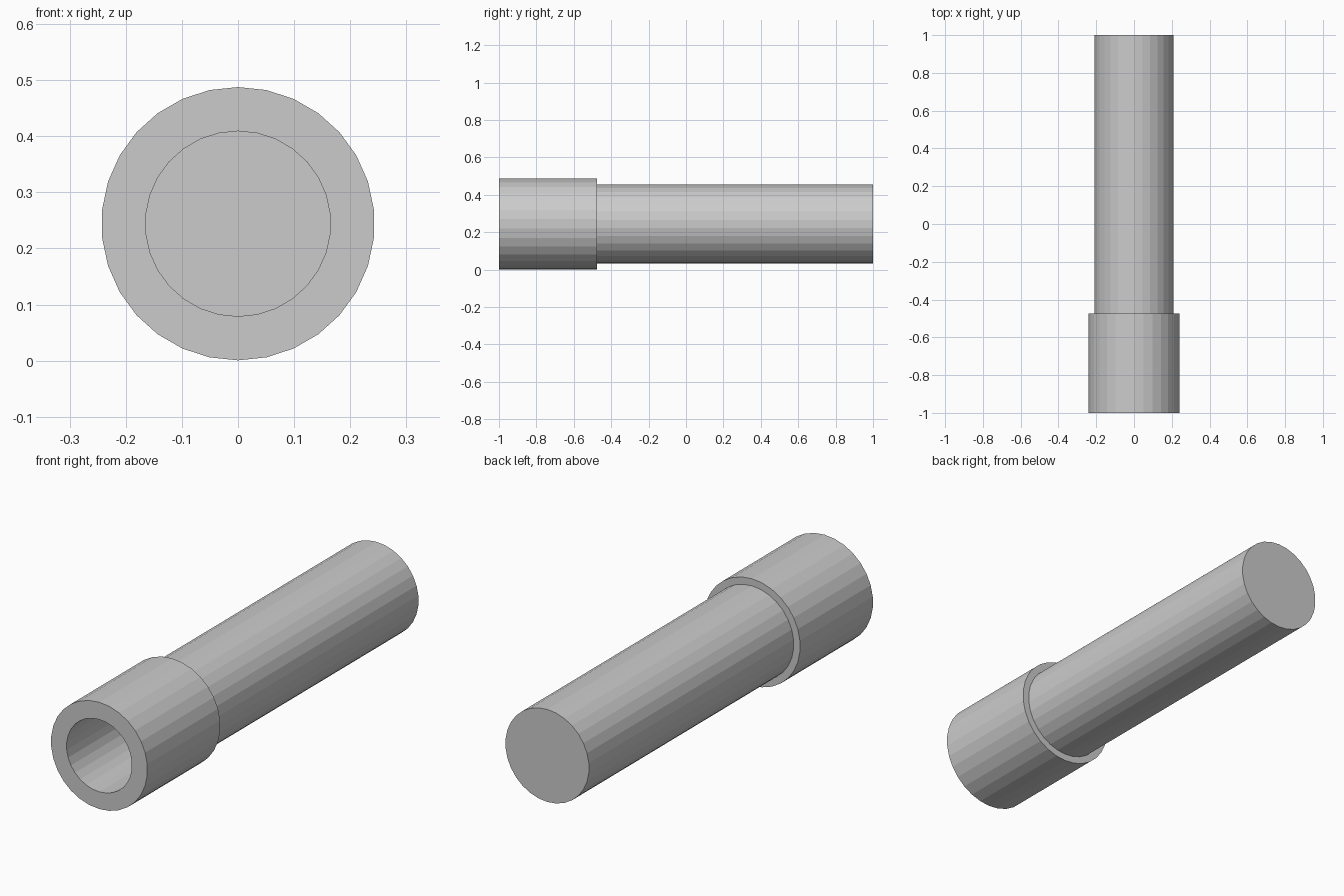
import bpy, bmesh, math

if "Cube" in bpy.data.objects:
    bpy.data.objects.remove(bpy.data.objects["Cube"])

SIDES = 30
AXIS_Z = 0.244

# Stepped profile (radius, y): bore floor, bore wall, front rim, collar, shoulder, shaft, back cap
BORE, COLLAR, SHAFT = 0.165, 0.2435, 0.211
FRONT, SHOULDER, BACK = -1.0, -0.475, 1.0
profile = [(BORE, SHOULDER), (BORE, FRONT), (COLLAR, FRONT),
           (COLLAR, SHOULDER), (SHAFT, SHOULDER), (SHAFT, BACK)]


def lathe(name, profile):
    """Revolve an open profile about the y axis and cap both ends."""
    bm = bmesh.new()
    rings = []
    for r, y in profile:
        rings.append([bm.verts.new((r * math.sin(a), y, r * math.cos(a)))
                      for a in (2 * math.pi * i / SIDES for i in range(SIDES))])
    for a, b in zip(rings, rings[1:]):
        for i in range(SIDES):
            j = (i + 1) % SIDES
            bm.faces.new((a[i], a[j], b[j], b[i]))
    bm.faces.new(rings[0])
    bm.faces.new(rings[-1])
    bmesh.ops.recalc_face_normals(bm, faces=bm.faces[:])
    mesh = bpy.data.meshes.new(name)
    bm.to_mesh(mesh)
    bm.free()
    obj = bpy.data.objects.new(name, mesh)
    bpy.context.collection.objects.link(obj)
    return obj


# Collared tube lying along y
tube = lathe("collared_tube", profile)
tube.location.z = AXIS_Z
